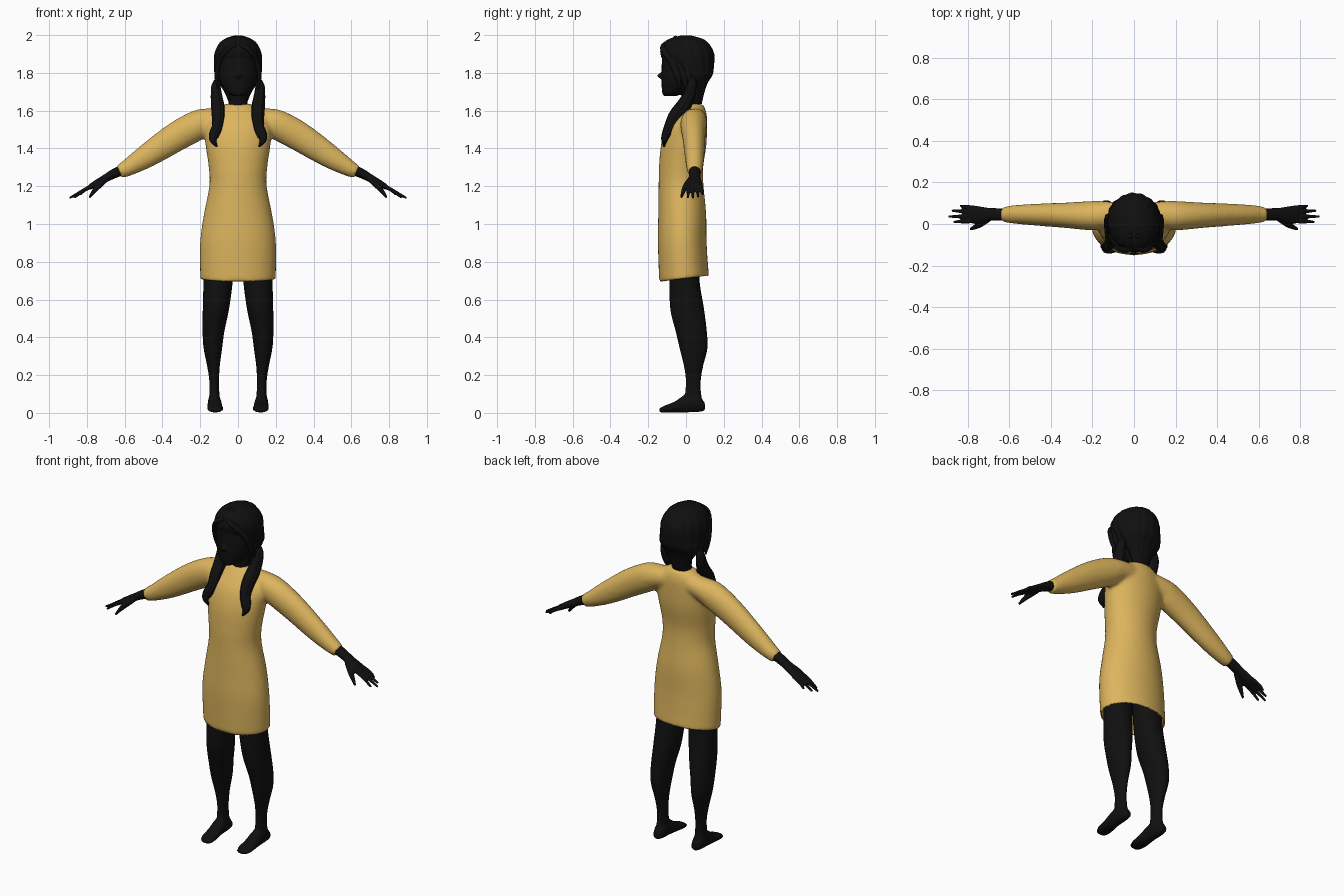
import bpy, bmesh, math
from mathutils import Vector

cube = bpy.data.objects.get("Cube")
if cube:
    bpy.data.objects.remove(cube, do_unlink=True)

X, Y, Z = Vector((1, 0, 0)), Vector((0, 1, 0)), Vector((0, 0, 1))


def material(name, rgb):
    m = bpy.data.materials.new(name)
    m.use_nodes = True
    m.diffuse_color = (*rgb, 1)
    m.node_tree.nodes["Principled BSDF"].inputs["Base Color"].default_value = (*rgb, 1)
    return m


black = material("black", (0.005, 0.005, 0.005))
mustard = material("mustard", (0.72, 0.46, 0.11))


def spline(keys, steps):
    """Smooth curve through the key tuples (x, y, z, radius a, radius b)."""
    k = [Vector(p) for p in keys]
    k = [k[0]] + k + [k[-1]]
    out = []
    for i in range(1, len(k) - 2):
        p, q, r, s = k[i - 1:i + 3]
        for j in range(steps):
            t = j / steps
            out.append(q + (r - p) * t / 2 + (p * 2 - q * 5 + r * 4 - s) * t * t / 2
                       + (q * 3 - p - r * 3 + s) * t ** 3 / 2)
    return out + [k[-2]]


def tube(bm, keys, ref=X, normal=None, sides=24, steps=4, grooves=0, depth=0.02, mirror=False):
    """Closed loft of elliptical rings; radius a lies along ref."""
    pts = spline(keys, steps)
    pos = [Vector(p[:3]) for p in pts]
    flip = -1 if mirror else 1
    rings = []
    for i, p in enumerate(pts):
        t = normal or (pos[min(i + 1, len(pos) - 1)] - pos[max(i - 1, 0)]).normalized()
        a = (ref - t * ref.dot(t)).normalized()
        b = t.cross(a)
        ring = []
        for j in range(sides):
            w = math.tau * j / sides
            g = 1 + depth * math.sin(grooves * w) if grooves else 1
            v = pos[i] + (a * math.cos(w) * p[3] + b * math.sin(w) * p[4]) * g
            ring.append(bm.verts.new((v.x * flip, v.y, v.z)))
        rings.append(ring)
    for r, s in zip(rings, rings[1:]):
        for j in range(sides):
            n = (j + 1) % sides
            bm.faces.new((r[j], r[n], s[n], s[j]))
    bm.faces.new(rings[0])
    bm.faces.new(rings[-1])


def ball(bm, center, size):
    verts = bmesh.ops.create_uvsphere(bm, u_segments=16, v_segments=10, radius=1)["verts"]
    for v in verts:
        v.co = Vector(center) + Vector(a * b for a, b in zip(v.co, size))


def finish(name, bm, mat, voxel=0, smooth=3):
    """Make the object; with a voxel size, melt its pieces into one skin."""
    bmesh.ops.recalc_face_normals(bm, faces=bm.faces)
    me = bpy.data.meshes.new(name)
    bm.to_mesh(me)
    bm.free()
    ob = bpy.data.objects.new(name, me)
    bpy.context.collection.objects.link(ob)
    if voxel:
        r = ob.modifiers.new("skin", "REMESH")
        r.mode, r.voxel_size = "VOXEL", voxel
        s = ob.modifiers.new("soften", "SMOOTH")
        s.factor, s.iterations = 0.5, smooth
        dg = bpy.context.evaluated_depsgraph_get()
        ob.data = bpy.data.meshes.new_from_object(ob.evaluated_get(dg))
        ob.modifiers.clear()
    ob.data.materials.clear()
    ob.data.materials.append(mat)
    ob.data.polygons.foreach_set("use_smooth", [True] * len(ob.data.polygons))
    ob.data.update()
    return ob


# Dress: body and both sleeves in one skin
bm = bmesh.new()
tube(bm, [(0, -.01, .705, .2, .132), (0, -.02, .9, .201, .129), (0, -.02, 1.05, .181, .127),
          (0, -.026, 1.2, .152, .119), (0, -.026, 1.3, .155, .117), (0, -.012, 1.42, .172, .12),
          (0, .005, 1.52, .178, .106), (0, .028, 1.59, .14, .08), (0, .038, 1.635, .075, .052)],
     normal=Z, sides=40)
for m in (False, True):
    tube(bm, [(.04, .05, 1.565, .05, .052), (.14, .045, 1.55, .065, .064), (.21, .04, 1.525, .07, .079),
              (.33, .042, 1.46, .061, .078), (.48, .045, 1.362, .052, .064), (.58, .046, 1.3, .044, .046),
              (.63, .046, 1.275, .036, .036)], ref=Y, mirror=m)
dress = finish("dress", bm, mustard, voxel=.011, smooth=5)

# Open the hem, dip it at the front and give the cloth a thickness
bm = bmesh.new()
bm.from_mesh(dress.data)
bmesh.ops.delete(bm, geom=[f for f in bm.faces if f.normal.z < -.6 and f.calc_center_median().z < .74],
                 context="FACES")
for v in bm.verts:
    v.co.z += max(0, .8 - v.co.z) * .18 * max(-1, min(1, v.co.y / .13))
bm.to_mesh(dress.data)
bm.free()
cloth = dress.modifiers.new("cloth", "SOLIDIFY")
cloth.thickness, cloth.offset = .006, -1

# Legs, feet and hands, one set per side
for side, m in (("left", False), ("right", True)):
    bm = bmesh.new()
    tube(bm, [(.1, -.01, .85, .08, .08), (.105, -.008, .7, .078, .08), (.117, .006, .55, .07, .09),
              (.13, .028, .43, .058, .083), (.133, .04, .34, .049, .074), (.13, .04, .25, .034, .052),
              (.126, .039, .17, .026, .04), (.125, .038, .1, .027, .043), (.125, .045, .04, .033, .048)],
         normal=Z, mirror=m)
    tube(bm, [(.125, .1, .032, .022, .022), (.125, .06, .05, .034, .046), (.124, 0, .05, .036, .048),
              (.122, -.06, .031, .041, .029), (.12, -.11, .021, .042, .019), (.118, -.142, .014, .028, .011)],
         normal=-Y, mirror=m)
    finish(side + "_leg", bm, black, voxel=.008)

    bm = bmesh.new()
    tube(bm, [(.59, .046, 1.295, .031, .03), (.65, .046, 1.27, .03, .026), (.7, .046, 1.243, .032, .021),
              (.75, .044, 1.215, .042, .018), (.785, .044, 1.195, .041, .014)], ref=Y, mirror=m)
    # Fingers fan out from the palm: base y, tip x, tip y, tip z
    for by, tx, ty, tz in ((.076, .835, .088, 1.155), (.056, .875, .064, 1.143),
                           (.036, .893, .036, 1.137), (.016, .867, .01, 1.139)):
        tube(bm, [(.76, by, 1.207, .012, .012), (.81, (by + ty) / 2, 1.182, .0105, .0105),
                  (tx, ty, tz, .006, .006)], ref=Y, sides=12, mirror=m)
    tube(bm, [(.7, .025, 1.237, .016, .016), (.74, -.002, 1.2, .015, .016),
              (.767, -.016, 1.168, .011, .011), (.787, -.025, 1.14, .006, .006)], ref=Y, sides=12, mirror=m)
    finish(side + "_hand", bm, black, voxel=.0045, smooth=2)

# Head with face and neck
bm = bmesh.new()
tube(bm, [(0, -.085, 1.677, .025, .033), (0, -.065, 1.7, .062, .062), (0, -.04, 1.76, .094, .09),
          (0, -.02, 1.84, .106, .109), (0, -.01, 1.92, .1, .112), (0, 0, 1.96, .07, .08)], normal=Z)
tube(bm, [(0, .038, 1.58, .07, .055), (0, .03, 1.64, .05, .046), (0, .02, 1.7, .048, .046),
          (0, .01, 1.78, .05, .05)], normal=Z)
ball(bm, (0, -.13, 1.785), (.014, .022, .016))
ball(bm, (0, -.117, 1.737), (.026, .015, .011))
for s in (-1, 1):
    ball(bm, (s * .105, -.01, 1.78), (.014, .022, .032))
finish("head", bm, black, voxel=.006, smooth=2)

# Hair cap, gathered toward the nape
bm = bmesh.new()
tube(bm, [(0, .055, 1.635, .045, .028), (0, .056, 1.7, .072, .042), (0, .056, 1.75, .105, .06),
          (0, .05, 1.79, .122, .09), (0, .022, 1.84, .126, .125), (0, .007, 1.9, .124, .141),
          (0, 0, 1.95, .103, .124), (0, 0, 1.98, .07, .088), (0, 0, 1.998, .02, .026)],
     normal=Z, sides=96, grooves=16, depth=.015)
finish("hair_cap", bm, black)

for side, m in (("left", False), ("right", True)):
    # Locks swept from the parting down past the temple
    bm = bmesh.new()
    for i in range(3):
        d = i * .03
        tube(bm, [(.008, d - .115, 1.95 + d * .6, .012, .012), (.055, d - .117, 1.925 + d * .5, .02, .014),
                  (.097, d - .075, 1.865, .022, .014), (.113, d - .045, 1.79, .018, .012),
                  (.108, d - .03, 1.715, .004, .004)], ref=Y, sides=14, mirror=m)
    finish(side + "_front_locks", bm, black)

    # Pigtail: tied at the ear, falling over the shoulder
    bm = bmesh.new()
    tube(bm, [(.095, .035, 1.775, .015, .02), (.115, .03, 1.735, .023, .024), (.115, .02, 1.69, .028, .03),
              (.108, -.01, 1.63, .034, .037), (.105, -.055, 1.575, .033, .035), (.108, -.085, 1.52, .028, .028),
              (.126, -.105, 1.475, .026, .022), (.132, -.115, 1.445, .018, .016),
              (.112, -.117, 1.41, .004, .004)], sides=48, grooves=8, depth=.06, mirror=m)
    finish(side + "_pigtail", bm, black)
